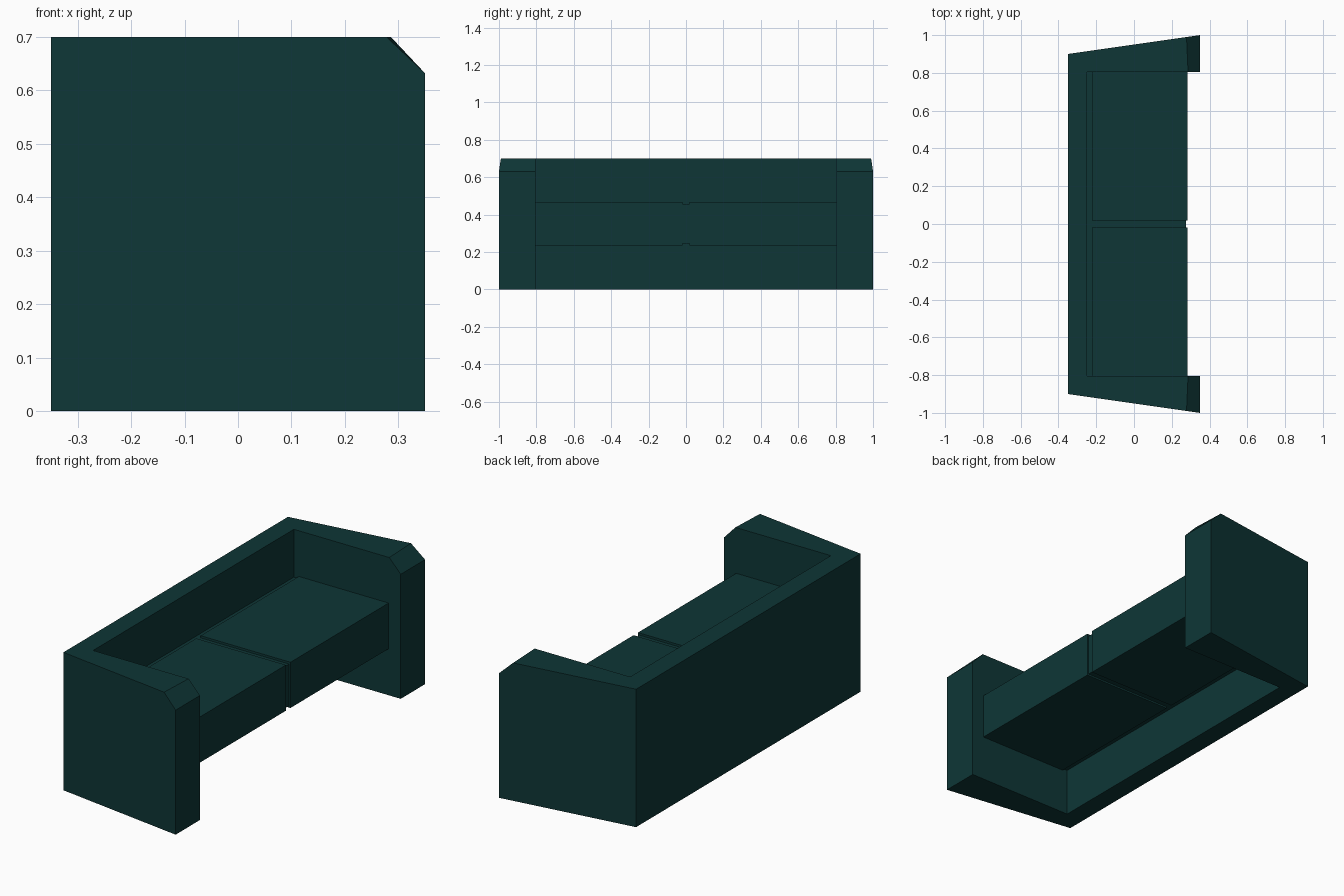
import bpy, bmesh

if "Cube" in bpy.data.objects:
    bpy.data.objects.remove(bpy.data.objects["Cube"])

mat = bpy.data.materials.new("dark teal fabric")
mat.diffuse_color = (0.0044, 0.037, 0.037, 1)
mat.use_nodes = True
mat.node_tree.nodes["Principled BSDF"].inputs["Base Color"].default_value = mat.diffuse_color


def finish(name, bm):
    bmesh.ops.recalc_face_normals(bm, faces=bm.faces)
    me = bpy.data.meshes.new(name)
    bm.to_mesh(me)
    bm.free()
    me.materials.append(mat)
    ob = bpy.data.objects.new(name, me)
    bpy.context.collection.objects.link(ob)
    return ob


def box(name, x0, x1, y0, y1, z0, z1):
    bm = bmesh.new()
    bmesh.ops.create_cube(bm, size=1)
    for v in bm.verts:
        v.co = ((x0 + x1) / 2 + v.co.x * (x1 - x0),
                (y0 + y1) / 2 + v.co.y * (y1 - y0),
                (z0 + z1) / 2 + v.co.z * (z1 - z0))
    return finish(name, bm)


# Back and flared arms: one U-shaped shell, stacked rings
def ring(bm, z, x_in, x_out):
    y_out = 0.9 + 0.1 * (x_out + 0.35) / 0.7
    half = [(-0.35, 0.9), (x_out, y_out), (x_in, 0.805), (-0.25, 0.805)]
    pts = half + [(x, -y) for x, y in reversed(half)]
    return [bm.verts.new((x, y, z)) for x, y in pts]


bm = bmesh.new()
rings = [ring(bm, 0, 0.35, 0.35), ring(bm, 0.632, 0.35, 0.35), ring(bm, 0.7, 0.286, 0.278)]
for a, b in zip(rings, rings[1:]):
    for i in range(8):
        j = (i + 1) % 8
        bm.faces.new((a[i], a[j], b[j], b[i]))
bm.faces.new(rings[0])
bm.faces.new(rings[-1])
bmesh.ops.dissolve_limit(bm, angle_limit=0.01, verts=bm.verts, edges=bm.edges)
finish("back_and_arms", bm)

# Seat base slab showing in the gaps around the cushions
box("seat_base", -0.25, 0.274, -0.805, 0.805, 0.245, 0.457)

# Two seat cushions
for side, s in (("left", -1), ("right", 1)):
    y0, y1 = sorted((s * 0.018, s * 0.806))
    box(side + "_seat_cushion", -0.222, 0.282, y0, y1, 0.236, 0.468)
